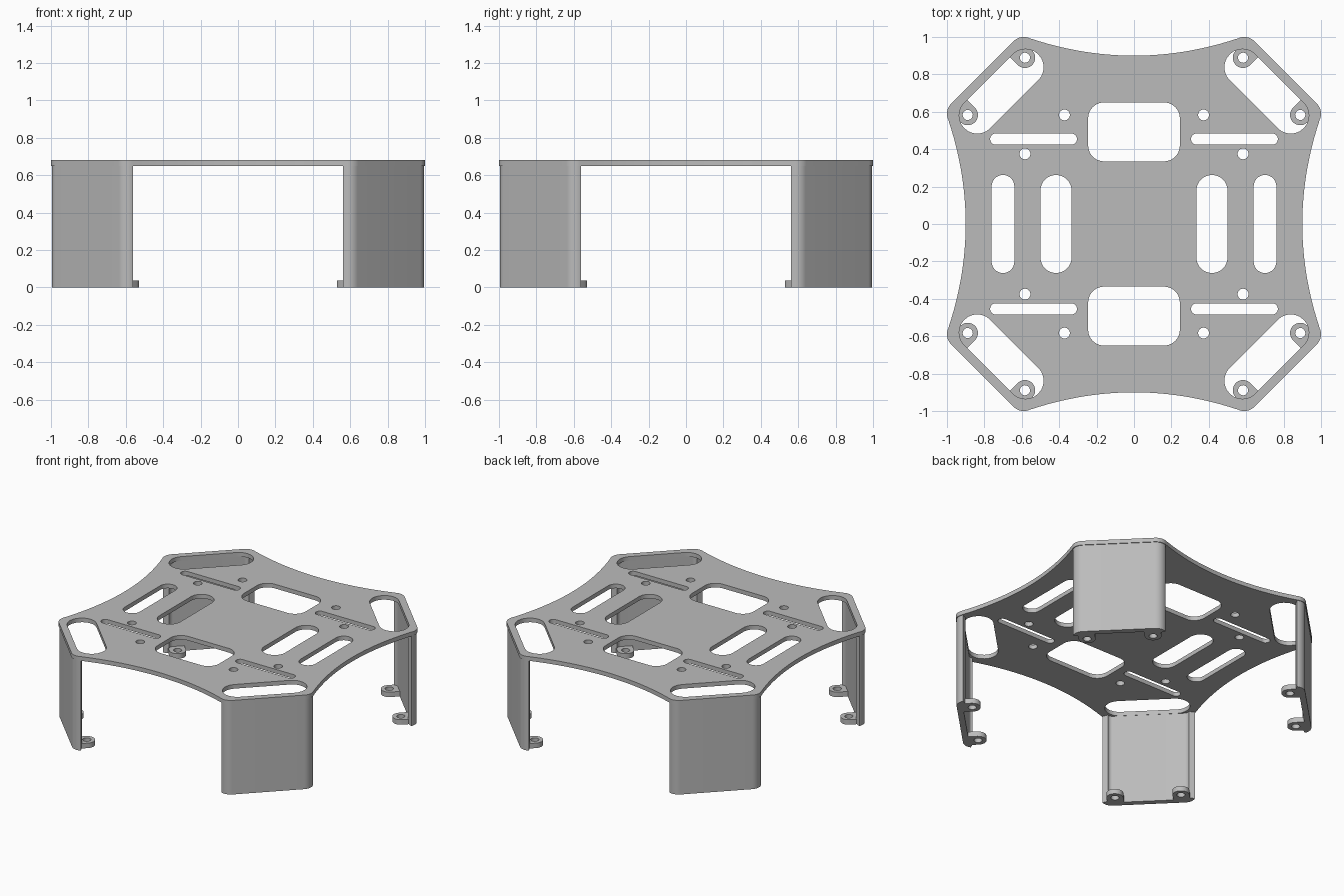
import bpy, bmesh, math
from mathutils import Vector, Matrix

cube = bpy.data.objects.get("Cube")
if cube:
    bpy.data.objects.remove(cube, do_unlink=True)

grey = bpy.data.materials.new("plain grey")
grey.use_nodes = True
COLOUR = (0.5, 0.5, 0.5, 1)
grey.diffuse_color = COLOUR
grey.node_tree.nodes["Principled BSDF"].inputs["Base Color"].default_value = COLOUR


def arc(x, y, r, a, b, n=12):
    """Points of an arc from angle a to angle b, in degrees."""
    angles = [math.radians(a + (b - a) * i / n) for i in range(n + 1)]
    return [Vector((x + r * math.cos(t), y + r * math.sin(t))) for t in angles]


def circle(x, y, r):
    return arc(x, y, r, 0, 360, 32)[:-1]


def rounded_box(x0, x1, y0, y1, r):
    points = []
    for cx, cy, a in ((x1 - r, y1 - r, 0), (x0 + r, y1 - r, 90),
                      (x0 + r, y0 + r, 180), (x1 - r, y0 + r, 270)):
        points += arc(cx, cy, r, a, a + 90)
    return points


def turn(points, quarter):
    m = Matrix.Rotation(quarter * math.pi / 2, 2)
    return [m @ p for p in points]


def mirror_diagonal(points):
    return [Vector((p.y, p.x)) for p in reversed(points)]


def prism(name, loops, z0, z1):
    """Extrude a filled outline; the later loops become holes."""
    curve = bpy.data.curves.new(name, 'CURVE')
    curve.dimensions = '2D'
    curve.fill_mode = 'BOTH'
    curve.extrude = (z1 - z0) / 2
    for loop in loops:
        spline = curve.splines.new('POLY')
        spline.points.add(len(loop) - 1)
        spline.use_cyclic_u = True
        for point, p in zip(spline.points, loop):
            point.co = (p.x, p.y, 0, 1)
    temp = bpy.data.objects.new(name + "_outline", curve)
    bpy.context.collection.objects.link(temp)
    bpy.context.view_layer.update()
    graph = bpy.context.evaluated_depsgraph_get()
    mesh = bpy.data.meshes.new_from_object(temp.evaluated_get(graph))
    bpy.data.objects.remove(temp, do_unlink=True)
    bm = bmesh.new()
    bm.from_mesh(mesh)
    bmesh.ops.remove_doubles(bm, verts=bm.verts, dist=0.0002)
    bmesh.ops.translate(bm, verts=bm.verts, vec=(0, 0, (z0 + z1) / 2))
    bmesh.ops.recalc_face_normals(bm, faces=bm.faces)
    bm.to_mesh(mesh)
    bm.free()
    mesh.materials.clear()
    mesh.materials.append(grey)
    obj = bpy.data.objects.new(name, mesh)
    bpy.context.collection.objects.link(obj)
    bpy.ops.object.select_all(action='DESELECT')
    obj.select_set(True)
    bpy.context.view_layer.objects.active = obj
    bpy.ops.object.shade_smooth_by_angle(angle=math.radians(30))
    return obj


PLATE_BOTTOM, PLATE_TOP = 0.65, 0.68
CX, CY = 0.59, 0.925          # centre of a corner rounding

# Plate outline: four bowed sides joined by chamfered, rounded corners
outline = []
for k in range(4):
    bow = [Vector((x, 0.9 + x * x / 3.34))
           for x in (0.55 * (1 - i / 12) for i in range(25))]
    corner = arc(CX, CY, 0.075, 45, 107)
    other = mirror_diagonal(corner)
    outline += turn(other + corner + bow, k)

# Plate holes
holes = []
for k in range(4):
    slot = arc(0.838, 0.58, 0.097, 225, 405) + arc(0.58, 0.838, 0.097, 45, 225)
    holes.append(turn(slot, k))
for k in (0, 2):
    holes.append(turn(rounded_box(-0.245, 0.245, 0.335, 0.65, 0.085), k))
    holes.append(turn(rounded_box(0.334, 0.5, -0.262, 0.262, 0.0829), k))
    holes.append(turn(rounded_box(0.64, 0.761, -0.262, 0.262, 0.0604), k))
for sx in (-1, 1):
    for sy in (-1, 1):
        x, y = sx * 0.537, sy * 0.454
        holes.append(rounded_box(x - 0.232, x + 0.232, y - 0.03, y + 0.03, 0.0299))
        holes.append(circle(sx * 0.372, sy * 0.583, 0.029))
        holes.append(circle(sx * 0.583, sy * 0.375, 0.029))
prism("top_plate", [outline] + holes, PLATE_BOTTOM, PLATE_TOP)

# Legs: curved-edge walls under each chamfer, with two screw tabs at the foot
outer = arc(CX, CY, 0.07, 45, 115)
inner = arc(CX, CY, 0.03, 115, 45)
wall = mirror_diagonal(outer) + outer + inner + mirror_diagonal(inner)
tab = arc(0.583, 0.889, 0.055, 135, 315)
tab += [tab[-1] + Vector((0.043, 0.043)), tab[0] + Vector((0.043, 0.043))]
screw = circle(0.583, 0.889, 0.027)
for k, side in enumerate(("back_left", "back_right", "front_right", "front_left")):
    prism(side + "_leg", [turn(wall, k)], 0, PLATE_BOTTOM + 0.005)
    prism(side + "_foot_tab_a", [turn(tab, k), turn(screw, k)], 0, 0.036)
    prism(side + "_foot_tab_b", [turn(mirror_diagonal(tab), k),
                                 turn(mirror_diagonal(screw), k)], 0, 0.036)
